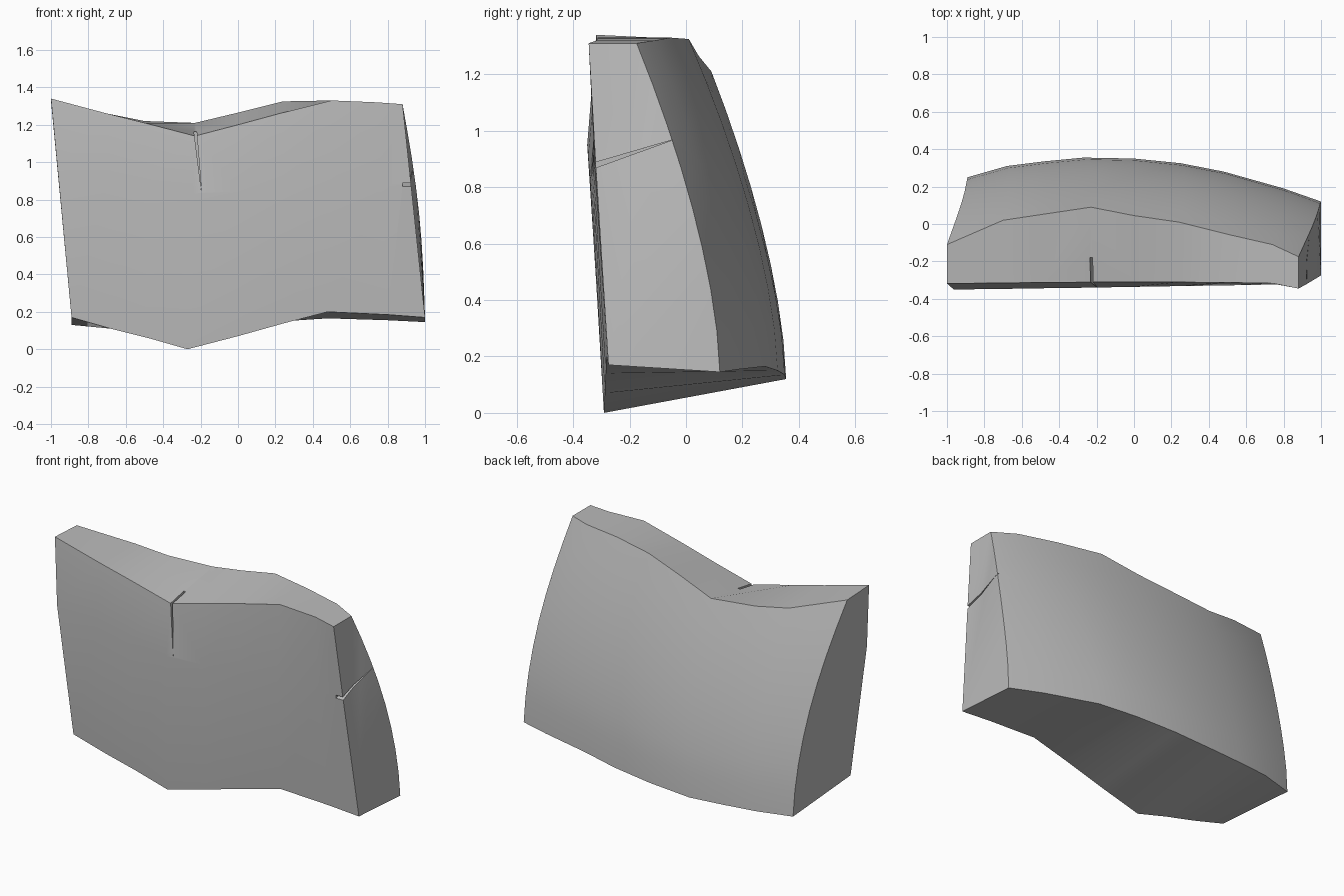
import bpy, bmesh, math
from mathutils import Vector

cube = bpy.data.objects.get("Cube")
if cube:
    bpy.data.objects.remove(cube, do_unlink=True)

# One plain stone colour
stone = bpy.data.materials.new("pale_grey_stone")
stone.use_nodes = True
grey = (0.5, 0.5, 0.5, 1)
stone.diffuse_color = grey
stone.node_tree.nodes["Principled BSDF"].inputs["Base Color"].default_value = grey

BACK_ROWS = 8


def make_object(name, bm):
    bmesh.ops.recalc_face_normals(bm, faces=bm.faces)
    mesh = bpy.data.meshes.new(name)
    bm.to_mesh(mesh)
    bm.free()
    obj = bpy.data.objects.new(name, mesh)
    bpy.context.collection.objects.link(obj)
    return obj


def cross_section(station):
    """Closed outline: flat front going up, curved back coming down."""
    x_low, x_high, front_low, front_high, back_low, back_high, y_low, y_high = station
    side = (x_low + 1) / 2
    # Height and bulge of the crease across the front
    crease_z = 0.83 + (0.12 * (-x_low - 0.27) / 0.62 if x_low < -0.27
                       else 0.05 * (x_low + 0.27) / 1.27)
    crease_y = -0.352 + 0.032 * side
    top_y = -0.32 - (0.025 if x_low > 0.9 else 0) + 0.01 * math.sin(math.pi * side)
    t = (crease_z - front_low) / (front_high - front_low)
    points = [
        (x_low, -0.3 + 0.025 * side, front_low),
        (x_low + (x_high - x_low) * t, crease_y, crease_z),
        (x_high, top_y, front_high),
    ]
    for row in range(BACK_ROWS, -1, -1):
        t = row / BACK_ROWS
        points.append((
            x_low + (x_high - x_low) * t + 0.028 * math.sin(math.pi * t),
            y_low - (y_low - y_high) * t ** 1.6,
            back_low + (back_high - back_low) * t,
        ))
    return points


def wedge(name, triangle, depth):
    """Thin triangular prism used to cut a crack."""
    bm = bmesh.new()
    near = [bm.verts.new(p) for p in triangle]
    far = [bm.verts.new(Vector(p) + Vector(depth)) for p in triangle]
    bm.faces.new(near)
    bm.faces.new(far[::-1])
    for i in range(3):
        j = (i + 1) % 3
        bm.faces.new((near[i], far[i], far[j], near[j]))
    obj = make_object(name, bm)
    obj.hide_render = True
    return obj


# Stations along the slab: x low/high, front z low/high, back z low/high, back y low/high
stations = [
    (-0.89, -1.00, 0.17, 1.34, 0.13, 1.33, 0.25, -0.11),
    (-0.68, -0.70, 0.11, 1.26, 0.13, 1.25, 0.31, 0.02),
    (-0.48, -0.50, 0.06, 1.21, 0.125, 1.22, 0.335, 0.05),
    (-0.27, -0.23, 0.00, 1.14, 0.12, 1.21, 0.355, 0.09),
    (0.00, 0.00, 0.07, 1.20, 0.135, 1.265, 0.35, 0.045),
    (0.25, 0.24, 0.14, 1.265, 0.15, 1.325, 0.325, 0.01),
    (0.48, 0.50, 0.20, 1.33, 0.165, 1.33, 0.28, -0.055),
    (0.80, 0.74, 0.185, 1.32, 0.155, 1.32, 0.19, -0.11),
    (1.00, 0.88, 0.17, 1.31, 0.145, 1.31, 0.12, -0.175),
]

# Curved broken slab
bm = bmesh.new()
rings = [[bm.verts.new(p) for p in cross_section(s)] for s in stations]
count = len(rings[0])
for a, b in zip(rings, rings[1:]):
    for i in range(count):
        j = (i + 1) % count
        bm.faces.new((a[i], a[j], b[j], b[i]))
caps = [bm.faces.new(rings[0]), bm.faces.new(rings[-1][::-1])]
bmesh.ops.triangulate(bm, faces=caps)
slab = make_object("curved_slab", bm)
slab.data.materials.append(stone)

# Narrow cracks in the front and in the end
cracks = [
    wedge("front_crack", [(-0.265, -0.5, 1.4), (-0.24, -0.5, 1.4), (-0.195, -0.5, 0.84)],
          (0, 0.32, 0)),
    wedge("end_crack", [(1.1, -0.4, 0.84), (1.1, -0.4, 0.865), (1.1, -0.04, 0.97)],
          (-0.22, 0, 0)),
]
bpy.ops.object.select_all(action='DESELECT')
slab.select_set(True)
bpy.context.view_layer.objects.active = slab
for crack in cracks:
    mod = slab.modifiers.new(crack.name, 'BOOLEAN')
    mod.operation = 'DIFFERENCE'
    mod.solver = 'EXACT'
    mod.object = crack
    bpy.ops.object.modifier_apply(modifier=mod.name)
    bpy.data.objects.remove(crack, do_unlink=True)

bpy.ops.object.shade_smooth_by_angle(angle=math.radians(30))
